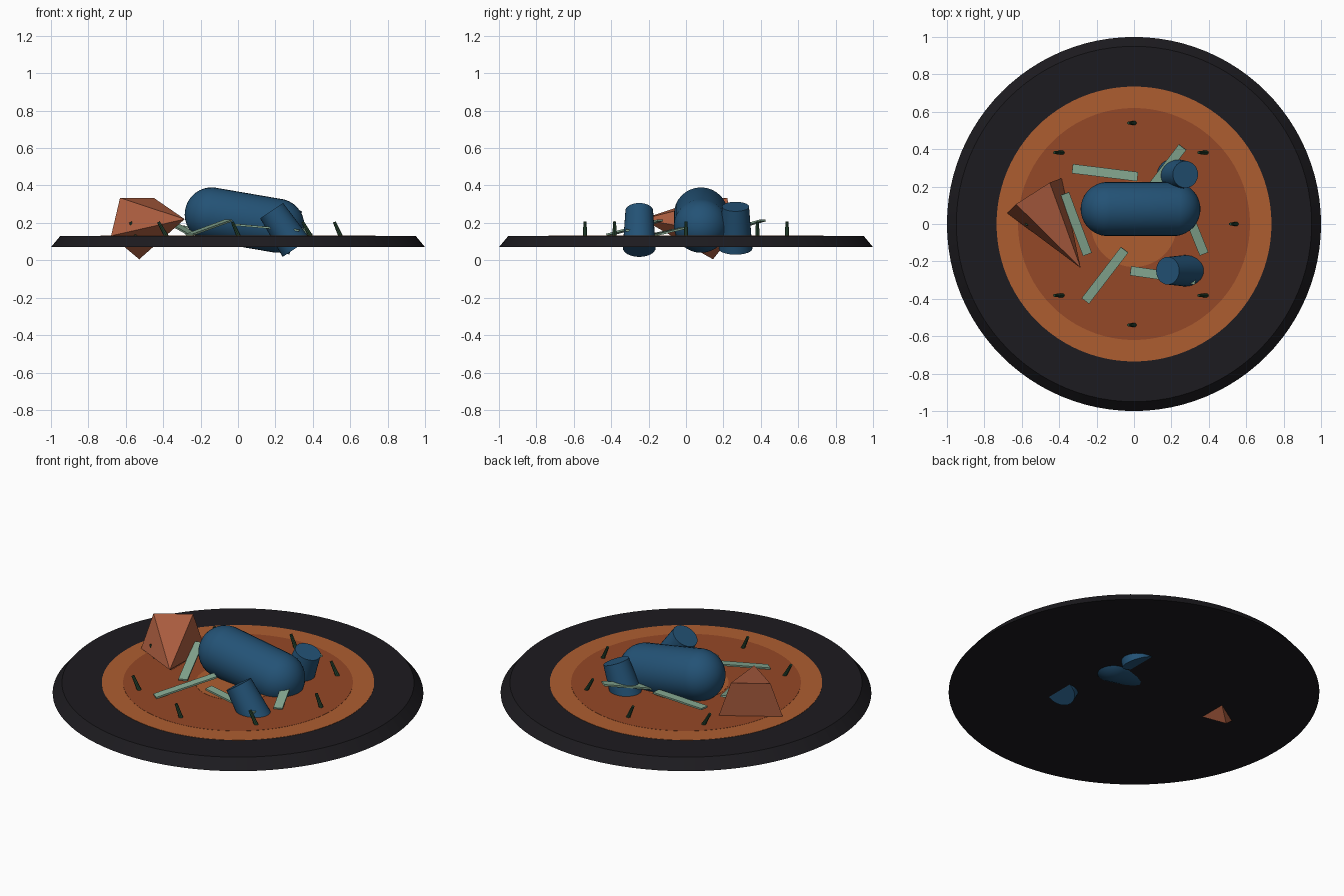
import bpy, bmesh
from math import sin, cos, radians
from mathutils import Vector, Matrix

if "Cube" in bpy.data.objects:
    bpy.data.objects.remove(bpy.data.objects["Cube"])


def material(name, rgb):
    m = bpy.data.materials.new(name)
    m.diffuse_color = (*rgb, 1)
    m.use_nodes = True
    m.node_tree.nodes["Principled BSDF"].inputs["Base Color"].default_value = m.diffuse_color
    return m


BLACK = material("black glaze", (0.012, 0.011, 0.014))
ORANGE = material("orange broth", (0.42, 0.11, 0.03))
RUST = material("rust broth", (0.30, 0.065, 0.02))
BLUE = material("blue", (0.017, 0.085, 0.18))
CORAL = material("coral", (0.45, 0.12, 0.055))
PALE = material("pale green", (0.24, 0.40, 0.29))
GREEN = material("dark green", (0.02, 0.06, 0.03))


def finish(bm, name, mat, smooth=True):
    me = bpy.data.meshes.new(name)
    bm.to_mesh(me)
    bm.free()
    ob = bpy.data.objects.new(name, me)
    bpy.context.collection.objects.link(ob)
    me.materials.append(mat)
    if smooth:
        bpy.ops.object.select_all(action='DESELECT')
        ob.select_set(True)
        bpy.context.view_layer.objects.active = ob
        bpy.ops.object.shade_smooth_by_angle(angle=radians(35))
    return ob


def frame(a, b, side=(0, 1, 0)):
    """Matrix centred between a and b with local z running from a to b."""
    a, b = Vector(a), Vector(b)
    z = (b - a).normalized()
    y = Vector(side)
    y = (y - z * y.dot(z)).normalized()
    m = Matrix((y.cross(z), y, z)).transposed().to_4x4()
    m.translation = (a + b) / 2
    return m


def taper(name, a, b, r1, r2, mat, seg=32, side=(0, 1, 0), smooth=True):
    bm = bmesh.new()
    bmesh.ops.create_cone(bm, cap_ends=True, segments=seg, radius1=r1, radius2=r2,
                          depth=(Vector(b) - Vector(a)).length, matrix=frame(a, b, side))
    return finish(bm, name, mat, smooth)


# Plate and the layered broth discs
taper("plate", (0, 0, 0.07), (0, 0, 0.13), 1.0, 0.95, BLACK, 96)
taper("broth_outer", (0, 0, 0.10), (0, 0, 0.1315), 0.735, 0.735, ORANGE, 96)
taper("broth_inner", (0, 0, 0.10), (0, 0, 0.1325), 0.62, 0.62, RUST, 96)
taper("broth_centre", (0, 0, 0.10), (0, 0, 0.1335), 0.23, 0.23, ORANGE, 64)

# Capsule body: a sphere stretched along its axis
a, b = Vector((0.21, 0.08, 0.185)), Vector((-0.14, 0.08, 0.245))
half = (b - a).length / 2
bm = bmesh.new()
bmesh.ops.create_uvsphere(bm, u_segments=32, v_segments=17, radius=0.145)
for v in bm.verts:
    v.co.z += half if v.co.z > 0 else -half
bm.transform(frame(a, b))
finish(bm, "capsule_body", BLUE)

# Two tapered legs
taper("front_leg", (0.312, -0.25, 0.067), (0.18, -0.25, 0.265), 0.088, 0.074, BLUE)
taper("back_leg", (0.19, 0.265, 0.062), (0.275, 0.265, 0.287), 0.09, 0.072, BLUE)

# Five-sided tail cone lying on its side, one base corner pointing down
taper("tail_cone", (-0.535, 0.155, 0.187), (-0.285, -0.235, 0.22), 0.182, 0.0,
      CORAL, 5, side=(0, 0, -1), smooth=False)

# Six pale strips in a ring: ring angle, direction, rise along the direction
strips = [(0, -68, -12.5), (60, 52.5, 12.5), (120, -7, -2),
          (180, -69.5, -11), (240, 52.5, 12.5), (300, -8, -5)]
for i, (ring, turn, rise) in enumerate(strips):
    t = radians(ring)
    m = (Matrix.Translation((0.31 * cos(t), 0.317 * sin(t), 0.175))
         @ Matrix.Rotation(radians(turn), 4, 'Z')
         @ Matrix.Rotation(radians(-rise), 4, 'Y')
         @ Matrix.Diagonal((0.352, 0.05, 0.01, 1)))
    bm = bmesh.new()
    bmesh.ops.create_cube(bm, size=1, matrix=m)
    finish(bm, f"strip_{i + 1}", PALE, smooth=False)

# Eight small sprigs leaning to the left around the edge
for i in range(8):
    t = radians(45 * i)
    p = Vector((0.545 * cos(t), 0.54 * sin(t), 0.125))
    lean = -0.04 if i % 2 == 0 else -0.05
    taper(f"sprig_{i + 1}", p + Vector((0.005, 0, 0)), p + Vector((lean + 0.01, 0, 0.08)),
          0.012, 0.008, GREEN, 8)
